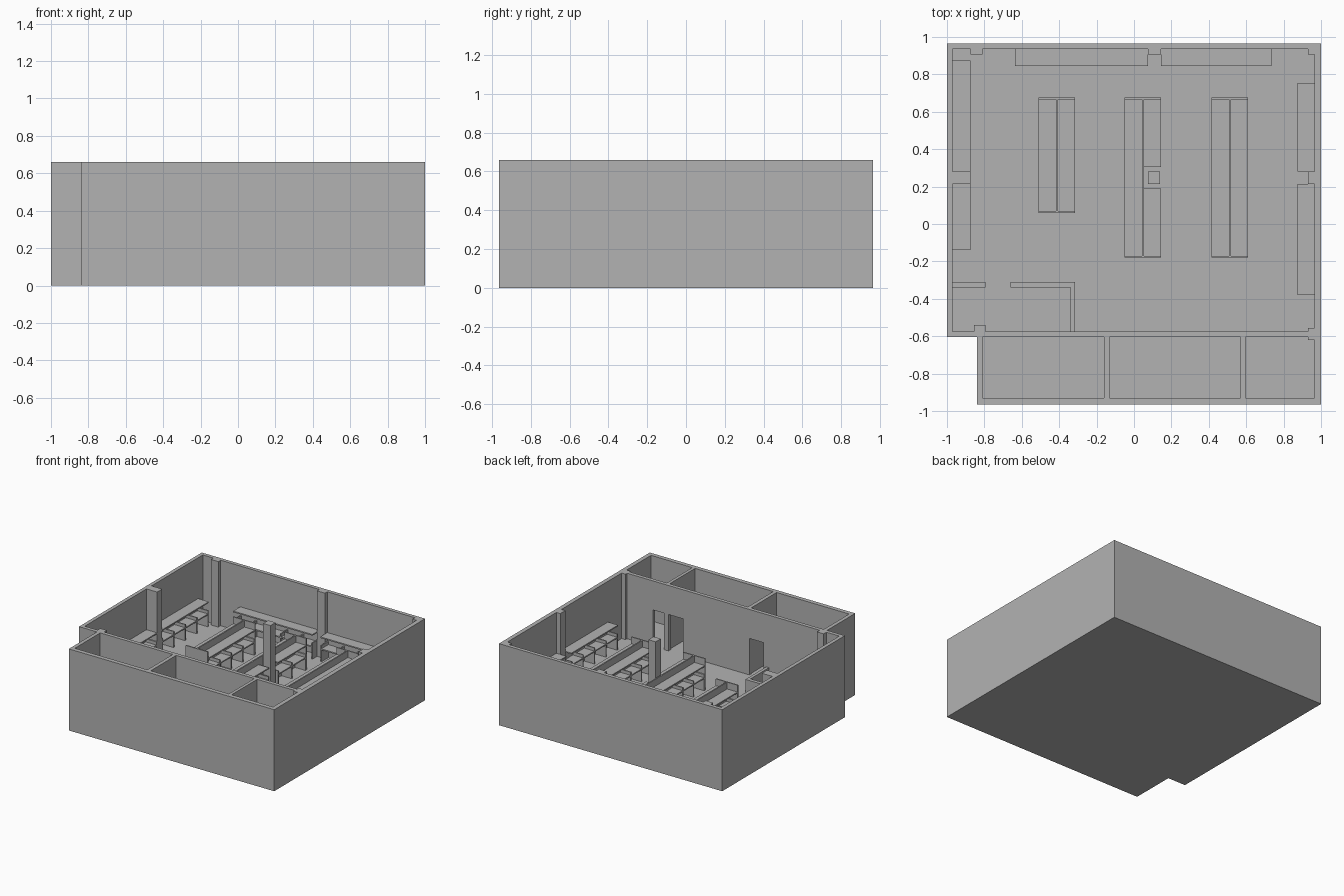
import bpy
import bmesh
from mathutils import Vector

cube = bpy.data.objects.get("Cube")
if cube:
    bpy.data.objects.remove(cube, do_unlink=True)

GREY = bpy.data.materials.new("plain grey")
GREY.use_nodes = True
GREY.diffuse_color = (0.45, 0.45, 0.45, 1)
GREY.node_tree.nodes["Principled BSDF"].inputs["Base Color"].default_value = GREY.diffuse_color

FLOOR, DESK, DIVIDER, SHELF, SCREEN, TOP = 0.13, 0.235, 0.26, 0.33, 0.385, 0.66
THIN = 0.01


def finish(name, bm):
    bmesh.ops.recalc_face_normals(bm, faces=bm.faces)
    mesh = bpy.data.meshes.new(name)
    bm.to_mesh(mesh)
    bm.free()
    mesh.materials.append(GREY)
    obj = bpy.data.objects.new(name, mesh)
    bpy.context.collection.objects.link(obj)
    return obj


def add_box(bm, x0, x1, y0, y1, z0, z1):
    made = bmesh.ops.create_cube(bm, size=1)["verts"]
    low, high = Vector((x0, y0, z0)), Vector((x1, y1, z1))
    for v in made:
        v.co = (low + high) / 2 + v.co * (high - low)


def box(name, *bounds):
    bm = bmesh.new()
    add_box(bm, *bounds)
    return finish(name, bm)


# Solid block with a notched corner
outline = [(-1, 0.965), (-1, -0.605), (-0.84, -0.605), (-0.84, -0.965), (1, -0.965), (1, 0.965)]
bm = bmesh.new()
base = bm.faces.new([bm.verts.new((x, y, 0)) for x, y in outline])
up = bmesh.ops.extrude_face_region(bm, geom=[base])["geom"]
bmesh.ops.translate(bm, vec=(0, 0, TOP), verts=[g for g in up if isinstance(g, bmesh.types.BMVert)])
shell = finish("building_shell", bm)


def carve(x0, x1, y0, y1, z1):
    cutter = box("cutter", x0, x1, y0, y1, FLOOR, z1)
    cutter.hide_render = True
    mod = shell.modifiers.new("carve", 'BOOLEAN')
    mod.operation, mod.solver, mod.object = 'DIFFERENCE', 'EXACT', cutter
    bpy.context.view_layer.objects.active = shell
    bpy.ops.object.modifier_apply(modifier=mod.name)
    bpy.data.objects.remove(cutter, do_unlink=True)


# Main hall, three front rooms and the doorways into them
carve(-0.97, 0.965, -0.575, 0.935, 1)
for x0, x1 in [(-0.81, -0.16), (-0.13, 0.57), (0.595, 0.965)]:
    carve(x0, x1, -0.93, -0.605, 1)
for x0, x1 in [(-0.29, -0.165), (0.43, 0.56), (0.6, 0.7)]:
    carve(x0, x1, -0.615, -0.565, 0.425)

# Columns: against the walls and one free standing
columns = [
    (-0.875, -0.81, 0.905, 0.935), (0.075, 0.145, 0.905, 0.935), (0.93, 0.965, 0.905, 0.935),
    (-0.97, -0.875, 0.215, 0.28), (0.93, 0.965, 0.215, 0.28), (0.075, 0.14, 0.215, 0.28),
    (-0.855, -0.795, -0.575, -0.54), (0.93, 0.965, -0.575, -0.555), (0.93, 0.965, -0.62, -0.605),
]
for c in columns:
    box("column", *c, FLOOR, TOP)

# Low partition around the corner office
bm = bmesh.new()
add_box(bm, -0.97, -0.795, -0.34, -0.31, FLOOR, DESK)
add_box(bm, -0.66, -0.315, -0.34, -0.31, FLOOR, DESK)
add_box(bm, -0.34, -0.315, -0.575, -0.34, FLOOR, DESK)
finish("low_partition", bm)


# Row of desks with a shelf above and dividers between seats
def desk_row(name, x0, x1, y0, y1):
    bm = bmesh.new()
    along_x = x1 - x0 > y1 - y0
    start, end = (x0, x1) if along_x else (y0, y1)
    add_box(bm, x0, x1, y0, y1, SHELF - THIN, SHELF)
    add_box(bm, x0, x1, y0, y1, DESK - THIN, DESK)
    bays = round((end - start) / 0.145)
    for i in range(bays + 1):
        a = start + (end - start - THIN) * i / bays
        if along_x:
            add_box(bm, a, a + THIN, y0, y1, FLOOR, DIVIDER)
        else:
            add_box(bm, x0, x1, a, a + THIN, FLOOR, DIVIDER)
    return finish(name, bm)


wall_rows = [
    (-0.97, -0.875, 0.28, 0.875), (-0.97, -0.875, -0.14, 0.215),
    (0.875, 0.965, 0.28, 0.755), (0.875, 0.965, -0.38, 0.215),
    (-0.635, 0.075, 0.845, 0.935), (0.145, 0.735, 0.845, 0.935),
]
for r in wall_rows:
    desk_row("wall_desk_row", *r)

# Double sided islands with a centre screen and end panels
islands = [
    (-0.51, 0.06, [(0.07, 0.665)]),
    (-0.05, -0.18, [(-0.17, 0.19), (0.305, 0.665)]),
    (0.415, -0.18, [(-0.17, 0.665)]),
]
for x, y, right_rows in islands:
    mid, far, back = x + 0.0975, x + 0.195, 0.675
    box("centre_screen", mid - THIN / 2, mid + THIN / 2, y + THIN, back - THIN, FLOOR, SCREEN)
    for edge in (y, back - THIN):
        box("end_panel", x, far, edge, edge + THIN, FLOOR, SCREEN)
    desk_row("island_left_desks", x, mid - THIN / 2, y + THIN, back - THIN)
    for y0, y1 in right_rows:
        desk_row("island_right_desks", mid + THIN / 2, far, y0, y1)
